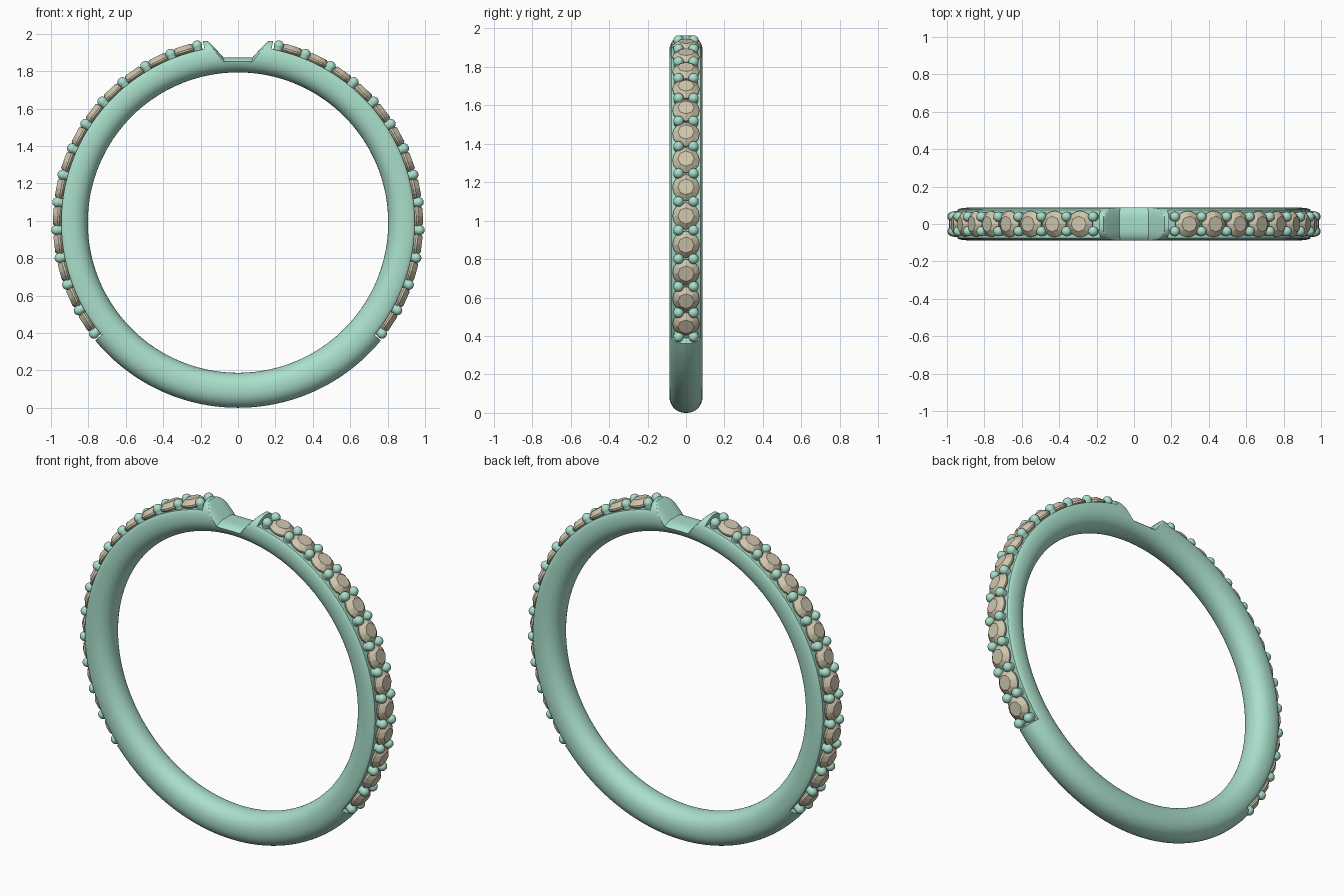
import bpy, bmesh, math
from mathutils import Matrix, Vector

if "Cube" in bpy.data.objects:
    bpy.data.objects.remove(bpy.data.objects["Cube"])

CZ = 0.99                     # ring centre height
R_MID, R_HALF, Y_HALF = 0.8965, 0.0935, 0.087
R_PAVE = 0.945                # flat bed under the stones
A0, PITCH, N = 13.0, 8.82, 13  # first bead angle from the top, spacing, stones per side
PAVE_START, PAVE_END = 10.9, 129.5


def material(name, rgb):
    m = bpy.data.materials.new(name)
    m.diffuse_color = (*rgb, 1)
    m.use_nodes = True
    m.node_tree.nodes["Principled BSDF"].inputs["Base Color"].default_value = m.diffuse_color
    return m


metal = material("green_metal", (0.40, 0.74, 0.60))
stone = material("tan_stone", (0.62, 0.56, 0.41))


def finish(bm, name, mat, smooth=None):
    bmesh.ops.recalc_face_normals(bm, faces=bm.faces)
    me = bpy.data.meshes.new(name)
    bm.to_mesh(me)
    bm.free()
    ob = bpy.data.objects.new(name, me)
    bpy.context.collection.objects.link(ob)
    me.materials.append(mat)
    if smooth:
        bpy.context.view_layer.objects.active = ob
        ob.select_set(True)
        bpy.ops.object.shade_smooth_by_angle(angle=math.radians(smooth))
        ob.select_set(False)
    return ob


def lathe(bm, profile, sides, place):
    """Revolve (radius, height) points about local z, then place; zero radius = pole."""
    rings = []
    for r, h in profile:
        n = sides if r > 0 else 1
        rings.append([bm.verts.new(place @ Vector((r * math.cos(2 * math.pi * i / sides),
                                                   r * math.sin(2 * math.pi * i / sides), h)))
                      for i in range(n)])
    for a, b in zip(rings, rings[1:]):
        for i in range(sides):
            j = (i + 1) % sides
            vs = [a[i % len(a)], a[j % len(a)], b[j % len(b)], b[i % len(b)]]
            bm.faces.new(list(dict.fromkeys(vs)))
    if len(rings[-1]) > 1:
        bm.faces.new(rings[-1])


def radial(deg, y=0.0):
    """Frame whose z axis points outward from the ring at an angle from the top."""
    return Matrix.Translation((0, y, CZ)) @ Matrix.Rotation(math.radians(deg), 4, 'Y')


# Band: oval section swept round, cut down at the head saddle and the stone bed
def cap(deg, in_pave):
    a = abs(deg)
    if in_pave:
        return R_PAVE
    if a < PAVE_START + 0.01:
        x = 0.97 * math.sin(math.radians(a))
        t = min(max((x - 0.085) / 0.075, 0), 1)
        return (0.882 + t * 0.09) / math.cos(math.radians(a))
    return 9.0


half = [(i * PAVE_START / 24, False) for i in range(25)]
half += [(PAVE_START + 0.05 + i * (PAVE_END - PAVE_START - 0.1) / 80, True) for i in range(81)]
half += [(PAVE_END + i * (180 - PAVE_END) / 32, False) for i in range(33)]
stations = half + [(-a, p) for a, p in reversed(half[1:-1])]

SEC = 56
bm = bmesh.new()
loops = []
for deg, in_pave in stations:
    s, c = math.sin(math.radians(deg)), math.cos(math.radians(deg))
    top = cap(deg, in_pave)
    loop = []
    for k in range(SEC):
        t = 2 * math.pi * k / SEC
        ct, st = math.cos(t), math.sin(t)
        r = R_MID + R_HALF * math.copysign(abs(ct) ** 0.92, ct)
        y = Y_HALF * math.copysign(abs(st) ** 0.92, st)
        if abs(deg) < PAVE_START and not in_pave:   # soften the saddle edges
            top_k = top - 0.022 * (abs(y) / Y_HALF) ** 4
        else:
            top_k = top
        r = min(r, top_k)
        loop.append(bm.verts.new((r * s, y, CZ + r * c)))
    loops.append(loop)
for a, b in zip(loops, loops[1:] + loops[:1]):
    for k in range(SEC):
        j = (k + 1) % SEC
        bm.faces.new((a[k], a[j], b[j], b[k]))
finish(bm, "ring_band", metal, 28)

# Faceted round stones and paired bead prongs on both sides
for side, label in ((1, "right"), (-1, "left")):
    bm = bmesh.new()
    for i in range(N):
        frame = radial(side * (A0 + PITCH * (i + 0.5)))
        gem = bmesh.new()
        lathe(gem, [(0, 0.895), (0.069, 0.954), (0.070, 0.964)], 16, frame)
        # crown: sixteen-sided girdle rising to an eight-sided table
        gem.faces.ensure_lookup_table()
        bmesh.ops.delete(gem, geom=[gem.faces[-1]], context='FACES_ONLY')
        gem.verts.ensure_lookup_table()
        girdle = gem.verts[-16:]
        table = [gem.verts.new(frame @ Vector((0.042 * math.cos(k * math.pi / 4),
                                               0.042 * math.sin(k * math.pi / 4), 0.989)))
                 for k in range(8)]
        for k in range(8):
            g0, g1, g2 = girdle[2 * k], girdle[2 * k + 1], girdle[(2 * k + 2) % 16]
            t0, t1 = table[k], table[(k + 1) % 8]
            gem.faces.new((g0, g1, t0))
            gem.faces.new((g1, t1, t0))
            gem.faces.new((g1, g2, t1))
        gem.faces.new(table)
        tmp = bpy.data.meshes.new("tmp")
        gem.to_mesh(tmp)
        gem.free()
        bm.from_mesh(tmp)
        bpy.data.meshes.remove(tmp)
    finish(bm, label + "_stones", stone)

    bm = bmesh.new()
    R = 0.027
    bead = [(R * 0.9, 0.92)] + [(R * math.cos(t * math.pi / 12), 0.972 + R * math.sin(t * math.pi / 12))
                                for t in range(-2, 6)] + [(0, 0.972 + R)]
    for i in range(N + 1):
        for y in (-0.039, 0.039):
            lathe(bm, bead, 16, radial(side * (A0 + PITCH * i), y))
    finish(bm, label + "_bead_prongs", metal, 50)
